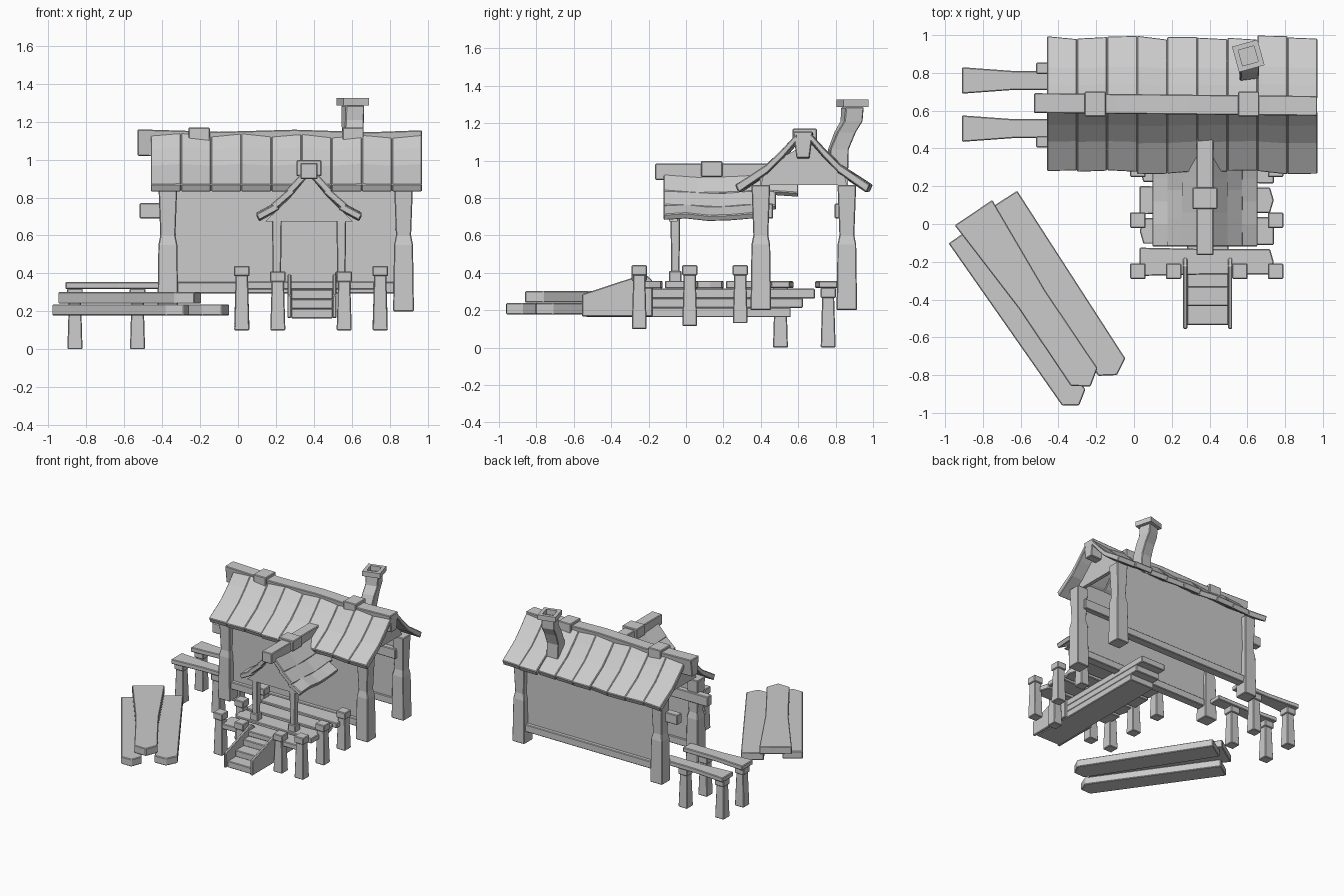
import bpy, bmesh, math, random
from mathutils import Vector, Matrix

random.seed(4)
cube = bpy.data.objects.get("Cube")
if cube:
    bpy.data.objects.remove(cube)

COLOR = (0.6, 0.6, 0.6, 1)
grey = bpy.data.materials.new("plain_grey")
grey.use_nodes = True
grey.diffuse_color = COLOR
grey.node_tree.nodes["Principled BSDF"].inputs["Base Color"].default_value = COLOR

SIDES = (-1, 1)
HOUSE_Y = 0.63      # centre line of the house
PORCH_X = 0.375     # centre line of the porch
POST_X = (-0.37, 0.873)


def loft(name, sections, bevel=0.005, closed=False):
    """Skin a row of matching cross-sections and cap the ends."""
    bm = bmesh.new()
    rings = [[bm.verts.new(point) for point in section] for section in sections]
    pairs = list(zip(rings, rings[1:]))
    if closed:
        pairs.append((rings[-1], rings[0]))
    else:
        bm.faces.new(rings[0])
        bm.faces.new(rings[-1])
    for lower, upper in pairs:
        for i in range(len(lower)):
            bm.faces.new((lower[i - 1], lower[i], upper[i], upper[i - 1]))
    bmesh.ops.recalc_face_normals(bm, faces=bm.faces)
    mesh = bpy.data.meshes.new(name)
    bm.to_mesh(mesh)
    bm.free()
    mesh.materials.append(grey)
    part = bpy.data.objects.new(name, mesh)
    bpy.context.collection.objects.link(part)
    if bevel:
        modifier = part.modifiers.new("Bevel", "BEVEL")
        modifier.width = bevel
        modifier.segments = 1
        modifier.limit_method = "ANGLE"


def rect(x, y, z, half_x, half_y, turn=0):
    """Horizontal rectangle, turned about its centre."""
    spin = Matrix.Rotation(turn, 3, "Z")
    corners = (Vector((half_x * a, half_y * a * b, 0)) for a in SIDES for b in SIDES)
    return [Vector((x, y, z)) + spin @ corner for corner in corners]


def box(name, x, y, z, half_x, half_y, half_z, bevel=0.005):
    loft(name, [rect(x, y, z + side * half_z, half_x, half_y) for side in SIDES], bevel)


def prism_x(name, outline, x, depth, bevel=0.005):
    loft(name, [[(h, y, z) for y, z in outline] for h in (x, x + depth)], bevel)


def prism_y(name, outline, y, depth, bevel=0.005):
    loft(name, [[(x, h, z) for x, z in outline] for h in (y, y + depth)], bevel)


def capped_post(name, x, y, bottom, top):
    """Short tapered post with a square cap."""
    neck = top - 0.05
    loft(name, [rect(x, y, z, half, half) for z, half in ((bottom, 0.04), (neck, 0.032))])
    box(name + "_cap", x, y, top - 0.027, 0.041, 0.041, 0.027)


def plank(name, start, end, wide, narrow, bottom, thick, point=0):
    """Flat board with a waist and an optional pointed far end."""
    start, end = Vector(start), Vector(end)
    along = (end - start).normalized()
    across = Vector((-along.y, along.x)) / 2
    waist, tip = (start + end) / 2, end - along * point
    outline = [start + across * wide, start - across * wide, waist - across * narrow,
               tip - across * narrow, end, tip + across * narrow, waist + across * narrow]
    loft(name, [[(*spot, z) for spot in outline] for z in (bottom, bottom + thick)])


def roof_curve(t, eave, rise):
    """Height of a flared roof, from ridge (t is 0) to eave (t is 1)."""
    return eave + rise * (1 - t) ** 1.4


# House corner posts with a thick foot
for x in POST_X:
    for side in SIDES:
        levels = ((0.2, 0.055), (0.55, 0.05), (0.6, 0.04), (0.87, 0.05))
        loft("corner_post", [rect(x, HOUSE_Y + side * 0.23, z, half, half) for z, half in levels])

# Long walls, sills and inner beams
WALL_X = sum(POST_X) / 2
for side in SIDES:
    box("long_wall", WALL_X, HOUSE_Y + side * 0.22, 0.62, 0.6, 0.015, 0.32, bevel=0)
    box("wall_sill", WALL_X, HOUSE_Y + side * 0.23, 0.325, 0.64, 0.035, 0.03)
    box("inner_beam", WALL_X - 0.08, HOUSE_Y + side * 0.195, 0.73, 0.69, 0.03, 0.04)

# Main roof: flared planks, each tilted over its neighbour
EAVE, RISE, REACH = 0.87, 0.3, 0.36
STEPS = (0.1, 0.3, 0.55, 1)
COUNT, ROOF_X, PLANK_WIDTH = 9, -0.46, 0.159
for side in SIDES:
    for i in range(COUNT):
        sections = []
        for k in range(2):
            x = ROOF_X + PLANK_WIDTH * (i + k)
            lift = 0.02 * ((i + k) % 2)
            stretch = random.uniform(0.96, 1.03)
            top = [(REACH * t * stretch, roof_curve(t, EAVE, RISE) + lift * (1 - t)) for t in STEPS]
            under = [(a * 0.95, z - 0.04) for a, z in reversed(top)]
            sections.append([(x, HOUSE_Y + side * a, z) for a, z in top + under])
        loft("roof_plank", sections)

# Gable infill under the roof
for x in (POST_X[0], POST_X[1] - 0.03):
    slope = [(side * REACH * t, roof_curve(t, EAVE, RISE) - 0.03)
             for side, order in ((-1, (0.6, 0.3)), (1, (0.1, 0.3, 0.6))) for t in order]
    outline = [(-0.23, EAVE), *slope, (0.23, EAVE)]
    prism_x("gable_board", [(HOUSE_Y + a, z) for a, z in outline], x, 0.03, bevel=0)

# Wavy ridge beam, narrower underneath, with straps
sections = []
for x, top in ((-0.53, 1.16), (-0.1, 1.147), (0.3, 1.158), (0.7, 1.145), (0.97, 1.155)):
    y = HOUSE_Y + 0.01 * (0.5 - x)
    sections.append([(x, y + a, z) for a, z in
                     ((-0.053, top), (0.053, top), (0.035, top - 0.14), (-0.035, top - 0.14))])
loft("ridge_beam", sections)
for x in (-0.205, 0.607):
    box("ridge_strap", x, HOUSE_Y + 0.005, 1.13, 0.056, 0.066, 0.04)

# Crooked chimney, twisting as it climbs, with a hollow cap
CHIMNEY_X, CAP_Y, CAP_Z, TWIST = 0.605, 0.89, 1.285, 0.27
bends = ((0.815, 0.9), (0.815, 1.06), (0.85, 1.15), (0.885, 1.21), (CAP_Y, CAP_Z))
loft("chimney_shaft", [rect(CHIMNEY_X, y, z, 0.05, 0.05, TWIST * (z - EAVE) / (CAP_Z - EAVE))
                       for y, z in bends])
rim = CAP_Z + 0.04
loft("chimney_cap", [rect(CHIMNEY_X, CAP_Y, z, half, half, TWIST) for z, half in
                     ((CAP_Z, 0.07), (rim, 0.07), (rim, 0.043), (CAP_Z, 0.043))],
     bevel=0, closed=True)

# Porch roof: three lapped boards per side, running front to back
PORCH_EAVE, PORCH_RISE, PORCH_REACH = 0.7, 0.27, 0.28
for side in SIDES:
    for i in range(3):
        low, high = 1 - 0.28 * i, 0.62 - 0.27 * i
        outer = Vector((PORCH_REACH * low, roof_curve(low, PORCH_EAVE, PORCH_RISE) + 0.012))
        inner = Vector((PORCH_REACH * high, roof_curve(high, PORCH_EAVE, PORCH_RISE)))
        fall = (outer - inner).normalized()
        drop = Vector((fall.y, -fall.x)) * 0.036
        sections = []
        for k in range(5):
            y = -0.12 + (0.12 + 0.03 * i) * k
            sag = 0.008 * math.sin(2 * k + i)
            sections.append([(PORCH_X + side * p.x, y, p.y + sag)
                             for p in (outer, inner, inner + drop, outer + drop)])
        loft("porch_roof_board", sections)

# Porch gable, ridge with strap, and front posts
prism_y("porch_gable", [(PORCH_X + a, z) for a, z in
                        ((-0.23, 0.675), (0.23, 0.675), (0.1, 0.8), (0, 0.92), (-0.1, 0.8))],
        -0.09, 0.045, bevel=0)
box("porch_ridge", PORCH_X, 0.205, 0.94, 0.045, 0.37, 0.043)
box("porch_ridge_strap", PORCH_X, 0.137, 0.955, 0.066, 0.057, 0.042)
for side in SIDES:
    x, y = PORCH_X + side * 0.17, -0.057
    loft("porch_post", [rect(x, y, z, half, half) for z, half in ((0.4, 0.022), (0.69, 0.026))])
    box("porch_post_foot", x, y, 0.38, 0.033, 0.033, 0.03)

# Porch deck boards, alternating direction
for i in range(4):
    y = -0.2 + 0.163 * i
    ends = [(0.03, y), (0.74, y)]
    if i % 2:
        ends.reverse()
    plank("deck_board", *ends, 0.15, 0.135, 0.315, 0.042, point=0.02)

# Deck edge posts: outer rows on both sides, inner pair by the stairs
for side in SIDES:
    for i in range(3):
        capped_post("deck_post", 0.385 + side * 0.365, -0.25 + 0.27 * i, 0.1 + 0.015 * i, 0.44)
    capped_post("stair_post", 0.385 + side * 0.175, -0.25, 0.1, 0.41)

# Stairs: long stacked treads between two stringers
for i in range(3):
    plank("stair_tread", (0.39, -0.535 + 0.1 * i), (0.39, 0.56 + 0.065 * i),
          0.22, 0.22, 0.162 + 0.05 * i, 0.053)
for x in (0.26, 0.498):
    prism_x("stair_stringer", [(-0.555, 0.165), (-0.555, 0.285), (-0.22, 0.395), (-0.18, 0.36),
                               (-0.18, 0.165)], x, 0.022)

# Side walkway: two waisted boards on stubby posts
for y in (0.76, 0.505):
    plank("walkway_board", (-0.91, y), (-0.36, y), 0.14, 0.1, 0.318, 0.037)
    for x in (-0.86, -0.53):
        capped_post("walkway_post", x, y, 0, 0.32)

# Loose pile of three planks
plank("loose_plank_left", (-0.92, -0.06), (-0.29, -0.96), 0.15, 0.15, 0.177, 0.06, point=0.05)
plank("loose_plank_right", (-0.69, 0.13), (-0.09, -0.8), 0.17, 0.17, 0.177, 0.06, point=0.05)
plank("loose_plank_top", (-0.85, 0.06), (-0.23, -0.86), 0.24, 0.17, 0.24, 0.062, point=0.06)
